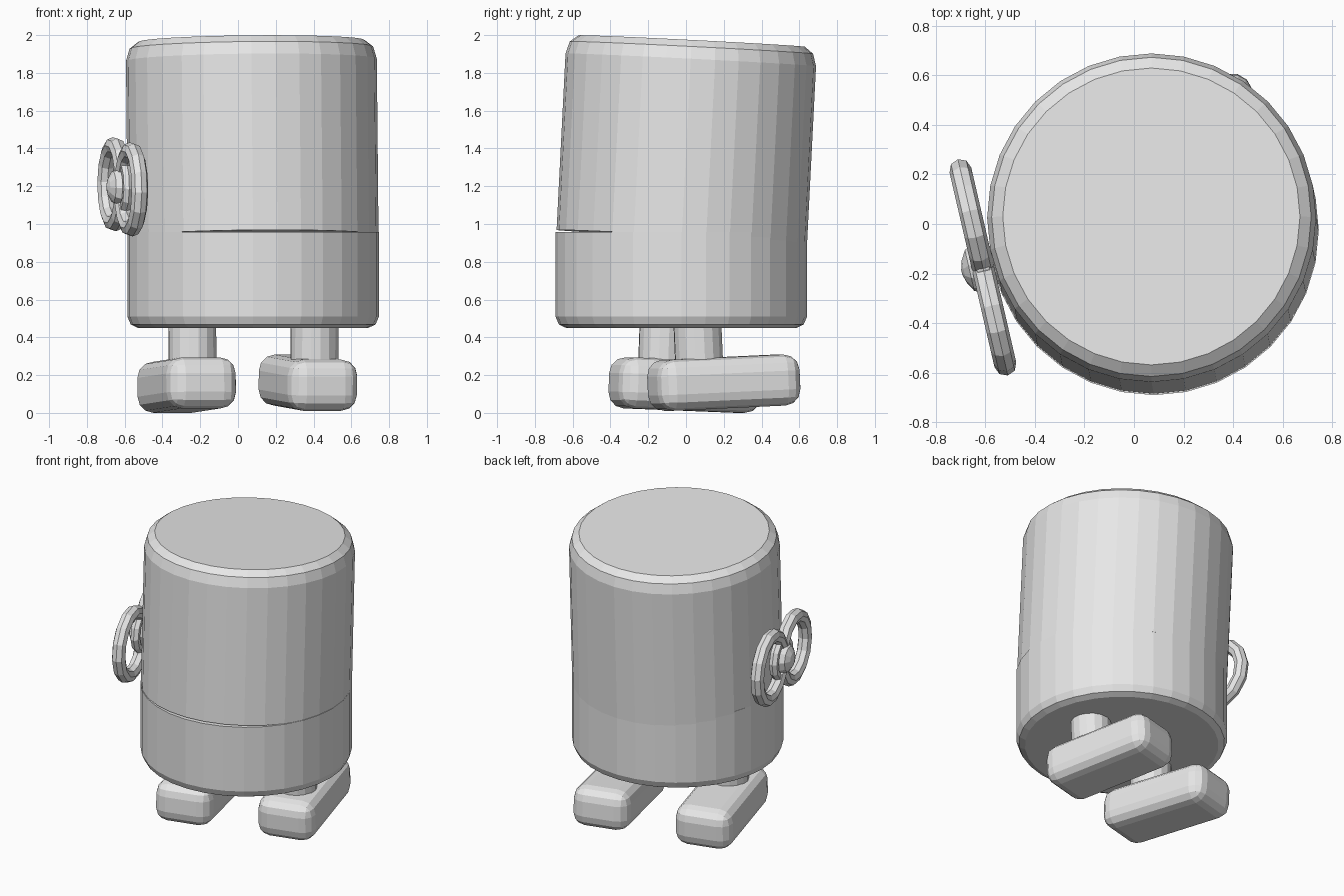
import bpy
import bmesh
from math import cos, sin, pi, radians
from mathutils import Matrix, Vector

if "Cube" in bpy.data.objects:
    bpy.data.objects.remove(bpy.data.objects["Cube"], do_unlink=True)

grey = bpy.data.materials.new("plain grey")
grey.use_nodes = True
grey.diffuse_color = (0.8, 0.8, 0.8, 1)
grey.node_tree.nodes["Principled BSDF"].inputs["Base Color"].default_value = (0.8, 0.8, 0.8, 1)


def finish(bm, name, matrix):
    """Turn a bmesh into a flat shaded grey object."""
    bmesh.ops.recalc_face_normals(bm, faces=bm.faces)
    mesh = bpy.data.meshes.new(name)
    bm.to_mesh(mesh)
    bm.free()
    mesh.materials.append(grey)
    obj = bpy.data.objects.new(name, mesh)
    bpy.context.collection.objects.link(obj)
    obj.matrix_world = matrix
    return obj


def place(loc, rx=0, ry=0, rz=0):
    turn = Matrix.Rotation(radians(rz), 4, "Z") @ Matrix.Rotation(radians(ry), 4, "Y")
    return Matrix.Translation(loc) @ turn @ Matrix.Rotation(radians(rx), 4, "X")


def lathe(name, profile, sides, matrix):
    """Capped round solid from (radius, height) points."""
    bm = bmesh.new()
    rings = []
    for r, z in profile:
        angles = [2 * pi * i / sides for i in range(sides)]
        rings.append([bm.verts.new((r * cos(a), r * sin(a), z)) for a in angles])
    for low, high in zip(rings, rings[1:]):
        for i in range(sides):
            j = (i + 1) % sides
            bm.faces.new((low[i], low[j], high[j], high[i]))
    bm.faces.new(rings[0])
    bm.faces.new(rings[-1])
    return finish(bm, name, matrix)


def ring(name, major, minor, matrix, sides=14, tube=8):
    """Torus lying around local z."""
    bm = bmesh.new()
    grid = []
    for i in range(sides):
        a = 2 * pi * i / sides
        row = []
        for k in range(tube):
            t = 2 * pi * k / tube
            r = major + minor * cos(t)
            row.append(bm.verts.new((r * cos(a), r * sin(a), minor * sin(t))))
        grid.append(row)
    for i in range(sides):
        for k in range(tube):
            n, m = (i + 1) % sides, (k + 1) % tube
            bm.faces.new((grid[i][k], grid[n][k], grid[n][m], grid[i][m]))
    return finish(bm, name, matrix)


def rounded_box(name, size, radius, matrix):
    bm = bmesh.new()
    bmesh.ops.create_cube(bm, size=1)
    bmesh.ops.scale(bm, vec=size, verts=bm.verts)
    bmesh.ops.bevel(bm, geom=bm.edges[:], offset=radius, segments=3,
                    profile=0.5, affect="EDGES")
    return finish(bm, name, matrix)


# Body: straight lower half and slightly tipped upper half
lathe("lower_body", [(0.61, 0), (0.648, 0.018), (0.666, 0.06), (0.666, 0.507)],
      32, place((0.08, -0.025, 0.45)))
lathe("upper_body", [(0.664, 0), (0.664, 0.935), (0.645, 1.0), (0.6, 1.035)],
      32, place((0.08, -0.022, 0.935), rx=-2.9, ry=-0.55))

# Feet and legs: both turned the same way, rocked in opposite directions
for side, x, y, z, pitch in (("left", 0.37, 0.2, 0.16, 2.6),
                             ("right", -0.272, -0.005, 0.147, -2.2)):
    pose = place((x, y, z), rx=pitch, rz=14.5)
    rounded_box(side + "_foot", Vector((0.38, 0.78, 0.27)), 0.085, pose)
    lathe(side + "_leg", [(0.128, 0), (0.128, 0.36)], 16,
          pose @ Matrix.Translation((0, -0.13, 0)))

# Bow on the side: local x runs along the bow, y is up, z points outward
along = Vector((0.225, -0.974, -0.07)).normalized()
out = Vector((-0.974, -0.225, 0)).normalized()
up = out.cross(along)
bow = Matrix((along, up, out)).transposed().to_4x4()
bow.translation = (-0.61, -0.175, 1.197)
for name, shift in (("front_bow_loop", 0.197), ("back_bow_loop", -0.197)):
    ring(name, 0.207, 0.045, bow @ Matrix.Translation((shift, 0, 0)))
ring("bow_knot_ring", 0.125, 0.03, bow, sides=12, tube=6)
lathe("bow_knot", [(0.07, -0.06), (0.11, 0), (0.085, 0.055), (0.045, 0.078), (0.008, 0.088)],
      10, bow)
